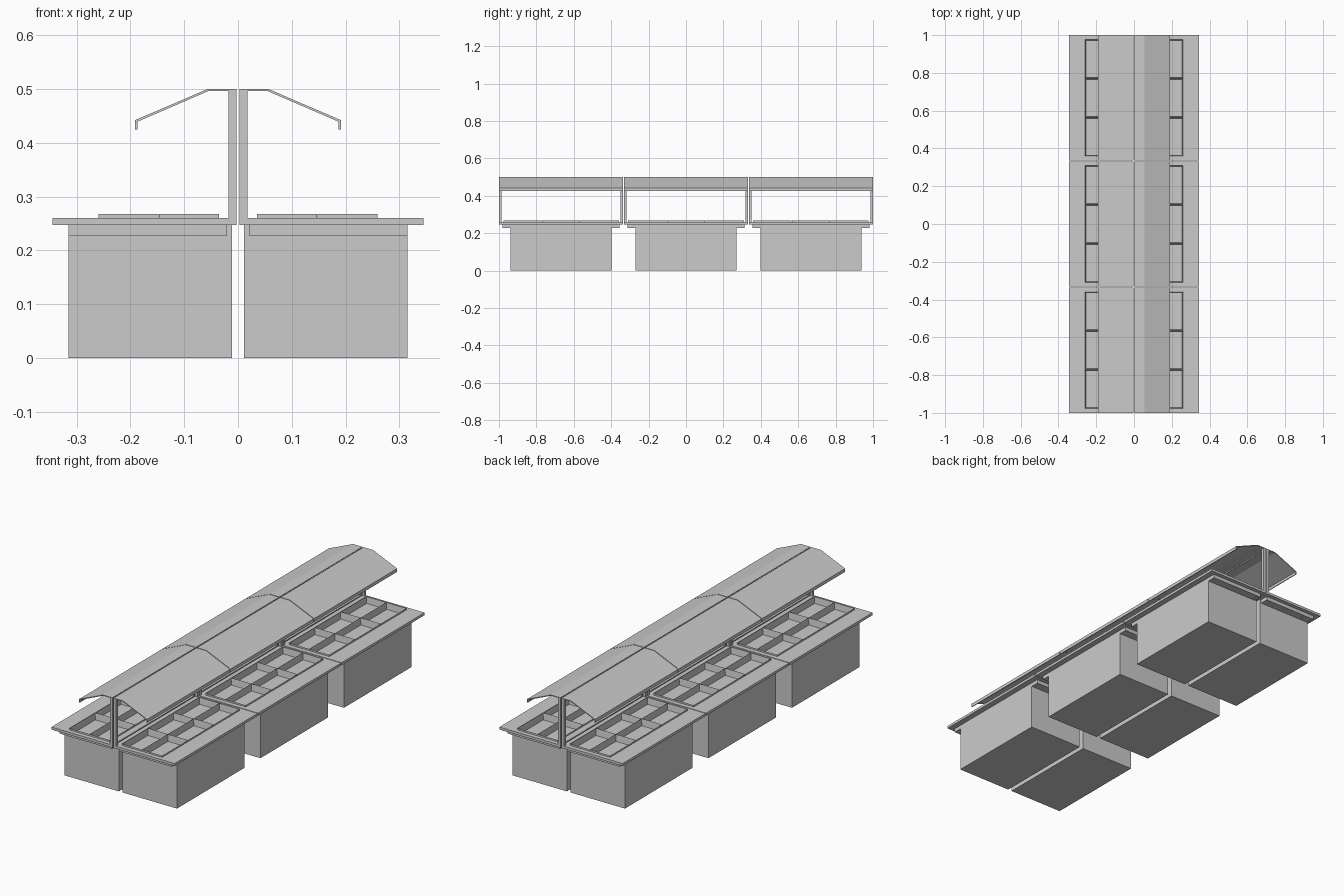
import bpy, bmesh

if "Cube" in bpy.data.objects:
    bpy.data.objects.remove(bpy.data.objects["Cube"])

HALF = 0.332                      # half length of one module
CENTRES = (-0.668, 0.0, 0.668)    # module centres along y


def finish(name, bm, yc):
    """Turn a right-hand part into an object mirrored across x = 0."""
    bmesh.ops.recalc_face_normals(bm, faces=bm.faces)
    mesh = bpy.data.meshes.new(name)
    bm.to_mesh(mesh)
    bm.free()
    ob = bpy.data.objects.new(name, mesh)
    ob.location.y = yc
    bpy.context.collection.objects.link(ob)
    mod = ob.modifiers.new("mirror", 'MIRROR')
    mod.use_axis[0] = True
    mod.use_mirror_merge = False


def add_box(bm, x0, x1, y0, y1, z0, z1):
    vs = bmesh.ops.create_cube(bm, size=1)["verts"]
    for v in vs:
        v.co.x = x1 if v.co.x > 0 else x0
        v.co.y = y1 if v.co.y > 0 else y0
        v.co.z = z1 if v.co.z > 0 else z0
    return vs


def box(name, yc, *dims):
    bm = bmesh.new()
    add_box(bm, *dims)
    finish(name, bm, yc)


def frame(name, yc, outer, inner, z0, z1):
    """Rectangular slab with a rectangular opening; rects are x0, x1, half y."""
    bm = bmesh.new()
    loops = []
    for (x0, x1, h), z in ((outer, z0), (outer, z1), (inner, z1), (inner, z0)):
        loops.append([bm.verts.new((x, y, z))
                      for x, y in ((x0, -h), (x1, -h), (x1, h), (x0, h))])
    for a, b in zip(loops, loops[1:] + loops[:1]):
        for i in range(4):
            j = (i + 1) % 4
            bm.faces.new((a[i], a[j], b[j], b[i]))
    finish(name, bm, yc)


def trays(name, yc):
    """Two by three open pans with thin walls."""
    bm = bmesh.new()
    px, py = 0.225 / 2, 0.62 / 3
    for i in range(2):
        for j in range(3):
            x, y = 0.035 + i * px, -0.31 + j * py
            vs = add_box(bm, x, x + px - 0.0005, y + 0.001, y + py - 0.001, 0.23, 0.268)
            top = [f for f in {f for v in vs for f in v.link_faces}
                   if f.calc_center_median().z > 0.267]
            bmesh.ops.inset_region(bm, faces=top, thickness=0.006)
            for v in top[0].verts:
                v.co.z = 0.235
    finish(name, bm, yc)


def canopy(name, yc):
    """Bent sheet profile extruded along the module."""
    prof = [(0.003, 0.5), (0.056, 0.5), (0.191, 0.442), (0.191, 0.425),
            (0.187, 0.425), (0.187, 0.439), (0.055, 0.496), (0.003, 0.496)]
    bm = bmesh.new()
    f = bm.faces.new([bm.verts.new((x, -HALF, z)) for x, z in prof])
    ret = bmesh.ops.extrude_face_region(bm, geom=[f])
    for v in ret["geom"]:
        if isinstance(v, bmesh.types.BMVert):
            v.co.y = HALF
    finish(name, bm, yc)


for n, yc in enumerate(CENTRES, 1):
    # cabinet and its thin back panel
    box(f"cabinet_{n}", yc, 0.02, 0.315, -0.27, 0.27, 0, 0.228)
    box(f"back_panel_{n}", yc, 0.011, 0.02, -0.27, 0.27, 0, 0.247)
    # support under the worktop, worktop and food pans
    frame(f"worktop_support_{n}", yc, (0.02, 0.315, 0.312), (0.035, 0.26, 0.31), 0.228, 0.247)
    frame(f"worktop_{n}", yc, (0.003, 0.345, HALF), (0.035, 0.26, 0.31), 0.247, 0.26)
    trays(f"food_pans_{n}", yc)
    # end posts and canopy
    for side, y0 in (("front", -HALF), ("back", HALF - 0.013)):
        box(f"{side}_post_{n}", yc, 0.003, 0.018, y0, y0 + 0.013, 0.26, 0.496)
    canopy(f"canopy_{n}", yc)
